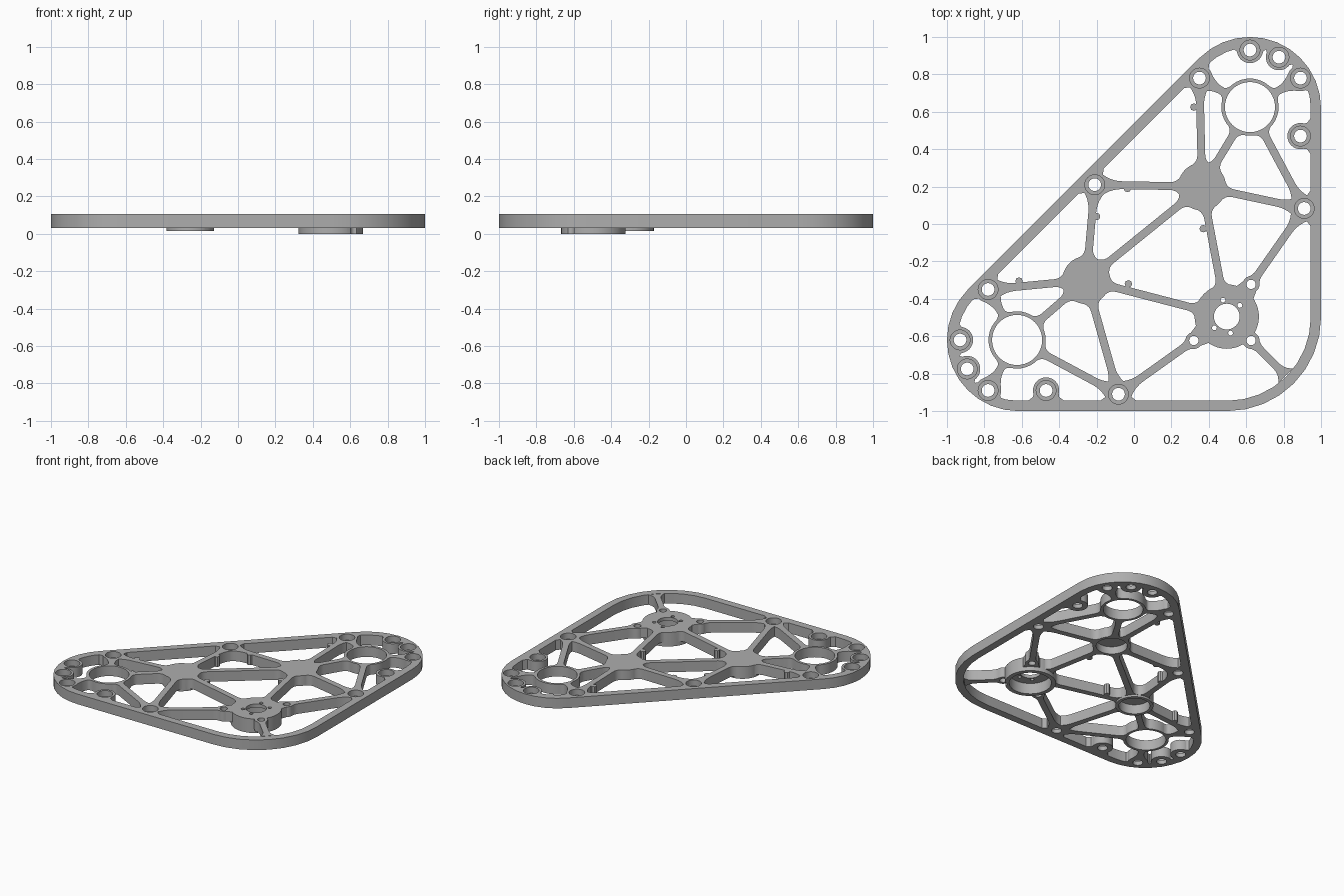
import bpy, bmesh
from math import radians, cos, sin, sqrt, atan2, tau
from mathutils import Vector as V

cube = bpy.data.objects.get("Cube")
if cube:
    bpy.data.objects.remove(cube)

BOTTOM, TOP = 0.03, 0.105
BOSS, RING, HUB, MOUNT, EAR, FOOT = 0.07, 0.153, 0.128, 0.172, 0.045, 0.09

grey = bpy.data.materials.new("metal grey")
grey.use_nodes = True
grey.diffuse_color = (0.42, 0.42, 0.42, 1)
grey.node_tree.nodes["Principled BSDF"].inputs["Base Color"].default_value = (0.42, 0.42, 0.42, 1)


# ---- helpers ----
def flip(p):
    """Mirror across the plate's diagonal axis."""
    return V((-p[1], -p[0]))


def circle(c, r, n=32):
    return [V((c[0] + r * cos(tau * i / n), c[1] + r * sin(tau * i / n))) for i in range(n)]


def outline(inset):
    """Rounded triangle, shrunk by inset."""
    pts = []
    for cx, cy, r, start, steps in ((0.62, 0.62, 0.38, 0, 12), (-0.62, -0.62, 0.38, 135, 12),
                                    (0.5, -0.5, 0.5, 270, 8)):
        for i in range(steps + 1):
            a = radians(start + i * 11.25)
            pts.append(V((cx + (r - inset) * cos(a), cy + (r - inset) * sin(a))))
    return pts


def placed(half, origin, direction):
    """Symmetric polygon from (along, half width) pairs."""
    d = direction.normalized()
    side = V((-d.y, d.x))
    pts = [origin + d * s - side * h for s, h in half]
    return pts + [origin + d * s + side * h for s, h in reversed(half)]


def fillet(r, w):
    """Tangent blend from a disc of radius r to a bar of half width w."""
    s = min(0.8, (w + 0.035) / r)
    c = sqrt(1 - s * s)
    a = V((r * 0.99 * c, r * 0.99 * s))
    ctrl = V(((r - w * s) / c, w))
    return a, ctrl, V((ctrl.x + (ctrl - a).length, w))


def spoke(p, rp, q, rq, w=0.021):
    p, q = V(p), V(q)
    length = (q - p).length
    ends = [fillet(rp, w), fillet(rq, w)]
    scale = min(1, length * 0.97 / (ends[0][2].x + ends[1][2].x))
    curves = []
    for a, c, e in ends:
        e = V((e.x * scale, w))
        curves.append([a * (1 - t) ** 2 + c * (2 * t * (1 - t)) + e * t * t
                       for t in (i / 5 for i in range(6))])
    half = [(v.x, v.y) for v in curves[0]]
    half += [(length - v.x, v.y) for v in reversed(curves[1])]
    return placed(half, p, q - p)


def add_prism(bm, pts, z0, z1):
    low = [bm.verts.new((p[0], p[1], z0)) for p in pts]
    high = [bm.verts.new((p[0], p[1], z1)) for p in pts]
    bm.faces.new(list(reversed(low)))
    bm.faces.new(high)
    n = len(pts)
    for i in range(n):
        j = (i + 1) % n
        bm.faces.new((low[i], low[j], high[j], high[i]))


def solid(name, prisms):
    bm = bmesh.new()
    for pts, z0, z1 in prisms:
        add_prism(bm, pts, z0, z1)
    bmesh.ops.recalc_face_normals(bm, faces=bm.faces)
    me = bpy.data.meshes.new(name)
    bm.to_mesh(me)
    bm.free()
    me.materials.append(grey)
    ob = bpy.data.objects.new(name, me)
    bpy.context.collection.objects.link(ob)
    return ob


def combine(target, other, operation):
    """Apply a boolean and discard the operand."""
    mod = target.modifiers.new("combine", "BOOLEAN")
    mod.operation, mod.object, mod.solver = operation, other, "EXACT"
    dg = bpy.context.evaluated_depsgraph_get()
    me = bpy.data.meshes.new_from_object(target.evaluated_get(dg))
    target.modifiers.clear()
    target.data = me
    bpy.data.objects.remove(other)


# ---- layout ----
ring_b = V((0.62, 0.625))
ring_a = flip(ring_b)
hub_a, hub_b = V((-0.255, -0.30)), V((0.364, 0.20))
mount = V((0.496, -0.495))
ears = [V((0.626, -0.323)), V((0.626, -0.623)), V((0.32, -0.623))]
apex, shoulder, flank, tip = V((-0.21, 0.21)), V((0.35, 0.78)), V((0.91, 0.083)), V((0.89, 0.78))
corner = V((0.86, -0.86))

# bosses: centre, outward direction, distance to the outer edge
diag = V((-1, 1))
bosses = [(shoulder, diag, 0.076), (flank, V((1, 0)), 0.09), (V((0.89, 0.47)), V((1, 0)), 0.11)]
for b in (V((0.62, 0.93)), V((0.775, 0.892)), tip):
    bosses.append((b, b - V((0.62, 0.62)), 0.067))
bosses += [(flip(b), flip(d), e) for b, d, e in bosses]
bosses.append((apex, diag, 0.083))

# ---- web: discs, bosses and spokes ----
parts = []
for b, d, edge in bosses:
    parts.append((circle(b, BOSS), BOTTOM, TOP))
    parts.append((placed([(-0.03, 0.06), (edge - 0.075, 0.07), (edge - 0.045, 0.11)], b, d), BOTTOM, TOP))
for c in (ring_a, ring_b):
    parts.append((circle(c, RING, 40), BOTTOM, TOP))
parts.append((circle(hub_b, HUB, 40), BOTTOM, TOP))
parts.append((circle(hub_a, HUB, 40), 0.015, TOP))
parts.append((circle(mount, MOUNT, 48), 0, TOP))
for e in ears:
    parts.append((circle(e, EAR, 24), BOTTOM, TOP))
    parts.append((placed([(0, 0.04), (0.05, 0.055), (0.1, 0.07)], e, mount - e), BOTTOM, TOP))

links = [
    (ring_b, RING, shoulder, BOSS), (ring_b, RING, tip, BOSS), (ring_b, RING, flank, BOSS),
    (ring_a, RING, flip(shoulder), BOSS), (ring_a, RING, flip(tip), BOSS), (ring_a, RING, flip(flank), BOSS),
    (hub_b, HUB, ring_b, RING), (hub_b, HUB, shoulder, BOSS), (hub_b, HUB, flank, BOSS),
    (hub_a, HUB, ring_a, RING), (hub_a, HUB, flip(shoulder), BOSS), (hub_a, HUB, flip(flank), BOSS),
    (hub_b, HUB, apex, BOSS), (hub_a, HUB, apex, BOSS), (hub_a, HUB, hub_b, HUB),
    (hub_a, HUB, mount, MOUNT), (hub_b, HUB, mount, MOUNT),
    (ears[0], EAR, flank, BOSS), (ears[1], EAR, corner, FOOT), (ears[2], EAR, flip(flank), BOSS),
]
parts += [(spoke(*l), BOTTOM, TOP) for l in links]

# small cable nubs on the spokes
for n in ((0.32, 0.625), (-0.035, 0.19), (-0.20, 0.04), (-0.03, -0.32), (0.37, -0.025), (-0.615, -0.305)):
    parts.append((circle(n, 0.02, 8), BOTTOM, TOP))

frame = solid("plate_frame", parts[:1])
for part in parts[1:]:
    combine(frame, solid("web_part", [part]), "UNION")

# ---- trim the web and join the outer rim ----
combine(frame, solid("trim", [(outline(0.02), -1, 1)]), "INTERSECT")
rim = solid("rim", [(outline(0), BOTTOM, TOP)])
combine(rim, solid("rim_opening", [(outline(0.055), -1, 1)]), "DIFFERENCE")
combine(frame, rim, "UNION")

# ---- bearing pockets and counterbores ----
pockets = [(circle(b, 0.053), 0.06, 1) for b, d, e in bosses]
pockets += [(circle(h, 0.105, 40), -1, 0.085) for h in (hub_a, hub_b)]
pockets.append((circle(mount, 0.142, 48), -1, 0.08))
combine(frame, solid("pockets", pockets), "DIFFERENCE")

# ---- through holes ----
holes = [(circle(b, 0.034, 24), -1, 1) for b, d, e in bosses]
holes += [(circle(c, 0.134, 40), -1, 1) for c in (ring_a, ring_b)]
holes += [(circle(e, 0.025, 20), -1, 1) for e in ears]
holes.append((circle(mount, 0.069), -1, 1))
for dx, dy in ((-0.02, 0.088), (0.07, 0.06), (0.02, -0.088), (-0.066, -0.06)):
    holes.append((circle(mount + V((dx, dy)), 0.013, 12), -1, 1))
combine(frame, solid("holes", holes), "DIFFERENCE")

# ---- shading ----
bpy.ops.object.select_all(action="DESELECT")
frame.select_set(True)
bpy.context.view_layer.objects.active = frame
bpy.ops.object.shade_smooth_by_angle(angle=radians(30))
